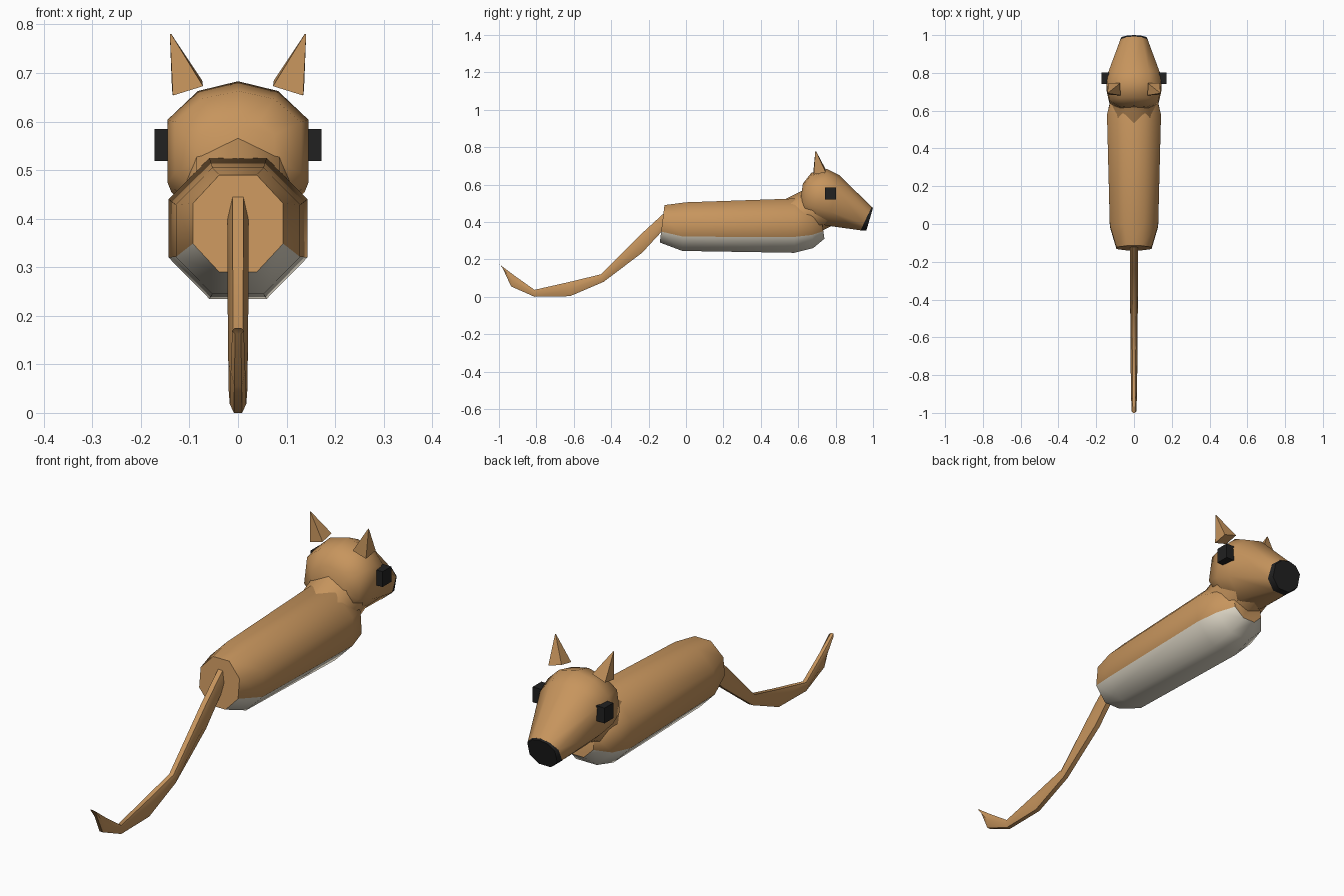
import bpy, bmesh, math
from mathutils import Vector

if "Cube" in bpy.data.objects:
    bpy.data.objects.remove(bpy.data.objects["Cube"])


def material(name, rgb):
    m = bpy.data.materials.new(name)
    m.diffuse_color = (*rgb, 1)
    m.use_nodes = True
    m.node_tree.nodes["Principled BSDF"].inputs["Base Color"].default_value = m.diffuse_color
    return m


TAN = material("tan_fur", (0.57, 0.30, 0.11))
CREAM = material("cream_fur", (0.72, 0.67, 0.56))
BLACK = material("black", (0.015, 0.015, 0.015))


def finish(name, bm, mats, angle=50):
    bmesh.ops.recalc_face_normals(bm, faces=bm.faces)
    me = bpy.data.meshes.new(name)
    bm.to_mesh(me)
    bm.free()
    for m in mats:
        me.materials.append(m)
    ob = bpy.data.objects.new(name, me)
    bpy.context.collection.objects.link(ob)
    bpy.ops.object.select_all(action='DESELECT')
    ob.select_set(True)
    bpy.context.view_layer.objects.active = ob
    bpy.ops.object.shade_smooth_by_angle(angle=math.radians(angle))
    return ob


def loft(name, rings, profile, mats, second=()):
    """Skin rings of (top y, top z, bottom y, bottom z, half width);
    profile sides listed in second get the second material."""
    bm = bmesh.new()
    n = len(profile)
    loops = []
    for ty, tz, by, bz, w in rings:
        top, bot = Vector((0, ty, tz)), Vector((0, by, bz))
        mid, up = (top + bot) / 2, (top - bot) / 2
        loops.append([bm.verts.new(mid + up * v + Vector((u * w, 0, 0))) for u, v in profile])
    for a, b in zip(loops, loops[1:]):
        for i in range(n):
            j = (i + 1) % n
            f = bm.faces.new((a[i], a[j], b[j], b[i]))
            f.material_index = int(i in second)
    bm.faces.new(loops[0])
    bm.faces.new(loops[-1])
    return finish(name, bm, mats)


def mirrored(half):
    return half + [(-u, v) for u, v in reversed(half) if u > 0]


OCT = mirrored([(0.414, 1), (1, 0.414), (1, -0.414), (0.414, -1)])
SKULL = mirrored([(0, 1), (0.57, 0.86), (1, 0.45), (1, -0.45), (0.42, -1)])

# Body with cream underside
loft("body", [
    (-0.115, 0.49, -0.14, 0.29, 0.093),
    (0.0, 0.505, -0.02, 0.245, 0.128),
    (0.58, 0.525, 0.58, 0.235, 0.143),
    (0.66, 0.50, 0.68, 0.26, 0.12),
    (0.72, 0.45, 0.74, 0.31, 0.07),
], OCT, [TAN, CREAM], second=(2, 3, 4))

# Neck joining body and head
loft("neck", [
    (0.515, 0.515, 0.625, 0.30, 0.12),
    (0.70, 0.605, 0.80, 0.39, 0.12),
], mirrored([(0, 1), (0.71, 0.71), (1, 0), (0.71, -0.71), (0, -1)]), [TAN])

# Head tapering to the muzzle
loft("head", [
    (0.625, 0.605, 0.608, 0.49, 0.075),
    (0.67, 0.663, 0.625, 0.43, 0.13),
    (0.755, 0.683, 0.685, 0.395, 0.145),
    (0.82, 0.65, 0.755, 0.38, 0.137),
    (0.993, 0.48, 0.935, 0.355, 0.072),
], SKULL, [TAN])

# Nose
loft("nose", [
    (0.992, 0.48, 0.933, 0.354, 0.073),
    (1.0, 0.476, 0.964, 0.353, 0.066),
], SKULL, [BLACK])

# Tail, thicker in the middle of each segment
loft("tail", [
    (-0.12, 0.445, -0.11, 0.37, 0.022),
    (-0.24, 0.335, -0.235, 0.235, 0.022),
    (-0.455, 0.12, -0.44, 0.08, 0.02),
    (-0.62, 0.08, -0.62, 0.003, 0.019),
    (-0.81, 0.037, -0.81, 0.0, 0.017),
    (-0.92, 0.115, -0.935, 0.055, 0.015),
    (-1.0, 0.175, -0.985, 0.163, 0.012),
], mirrored([(0.5, 1), (1, 0), (0.5, -1)]), [TAN])

for side, s in (("left", -1), ("right", 1)):
    # Eye block
    bm = bmesh.new()
    bmesh.ops.create_cube(bm, size=1)
    for v in bm.verts:
        v.co = (s * (0.152 + v.co.x * 0.04), 0.772 + v.co.y * 0.06, 0.552 + v.co.z * 0.066)
    finish(side + "_eye", bm, [BLACK], 30)

    # Pointed four-sided ear, leaning outwards
    base, tip = Vector((s * 0.104, 0.714, 0.669)), Vector((s * 0.139, 0.693, 0.78))
    axis = tip - base
    bm = bmesh.new()
    bmesh.ops.create_cone(bm, cap_ends=True, segments=4, radius1=0.046, radius2=0.002,
                          depth=axis.length)
    turn = Vector((0, 0, 1)).rotation_difference(axis).to_matrix()
    spin = math.radians(45)
    for v in bm.verts:
        x, y, z = v.co
        p = Vector((x * math.cos(spin) - y * math.sin(spin),
                    x * math.sin(spin) + y * math.cos(spin), z))
        v.co = (base + tip) / 2 + turn @ p
    finish(side + "_ear", bm, [TAN], 30)
